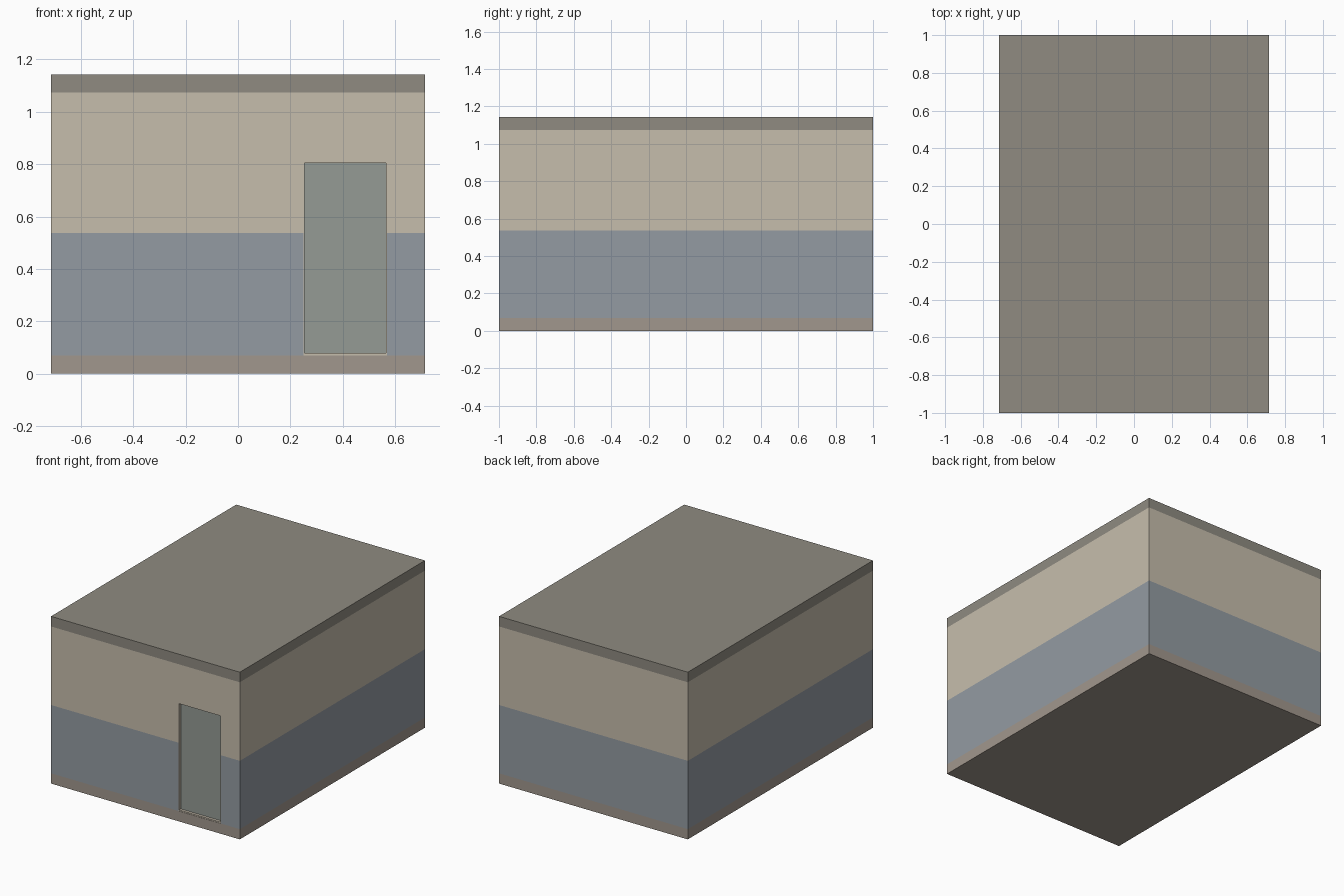
import bpy

if "Cube" in bpy.data.objects:
    bpy.data.objects.remove(bpy.data.objects["Cube"])

HALF_X, HALF_Y = 0.714, 1.0
DOOR_X0, DOOR_X1, DOOR_Z0, DOOR_Z1 = 0.25, 0.57, 0.07, 0.808


def material(name, rgb):
    mat = bpy.data.materials.new(name)
    mat.diffuse_color = [(c / 255) ** 2.2 for c in rgb] + [1]
    mat.use_nodes = True
    mat.node_tree.nodes["Principled BSDF"].inputs["Base Color"].default_value = mat.diffuse_color
    return mat


def box(name, lo, hi, mat=None):
    centre = [(a + b) / 2 for a, b in zip(lo, hi)]
    bpy.ops.mesh.primitive_cube_add(size=1, location=centre)
    obj = bpy.context.object
    obj.name = name
    obj.scale = [b - a for a, b in zip(lo, hi)]
    bpy.ops.object.transform_apply(location=False, rotation=False, scale=True)
    if mat:
        obj.data.materials.append(mat)
    return obj


plinth_mat = material("stone", (160, 150, 140))
blue_mat = material("blue_grey_paint", (146, 154, 161))
cream_mat = material("cream_paint", (197, 188, 171))
roof_mat = material("roof_grey", (142, 138, 128))
door_mat = material("door_green_grey", (147, 153, 147))

# Stacked horizontal bands of the building
bands = {}
for name, z0, z1, mat in [
    ("plinth", 0.0, 0.07, plinth_mat),
    ("lower_wall", 0.07, 0.537, blue_mat),
    ("upper_wall", 0.537, 1.074, cream_mat),
    ("roof_slab", 1.074, 1.143, roof_mat),
]:
    bands[name] = box(name, (-HALF_X, -HALF_Y, z0), (HALF_X, HALF_Y, z1), mat)

# Shallow doorway recess through both wall bands
cutter = box("doorway_cutter", (DOOR_X0, -1.1, 0.03), (DOOR_X1, -0.94, DOOR_Z1))
cutter.hide_render = True
cutter.hide_set(True)
for name in ("lower_wall", "upper_wall"):
    mod = bands[name].modifiers.new("doorway", "BOOLEAN")
    mod.operation = "DIFFERENCE"
    mod.solver = "EXACT"
    mod.object = cutter

# Thin door frame lining the recess
T = 0.004
for name, x0, x1, z0, z1 in [
    ("door_jamb_left", DOOR_X0, DOOR_X0 + T, DOOR_Z0, DOOR_Z1),
    ("door_jamb_right", DOOR_X1 - T, DOOR_X1, DOOR_Z0, DOOR_Z1),
    ("door_head", DOOR_X0 + T, DOOR_X1 - T, DOOR_Z1 - T, DOOR_Z1),
    ("door_threshold", DOOR_X0 + T, DOOR_X1 - T, DOOR_Z0, DOOR_Z0 + 0.008),
]:
    box(name, (x0, -0.998, z0), (x1, -0.94, z1), cream_mat)

# Door leaf set back inside the frame
box("door", (DOOR_X0 + T, -0.98, DOOR_Z0 + 0.008),
    (DOOR_X1 - T, -0.94, DOOR_Z1 - T), door_mat)
